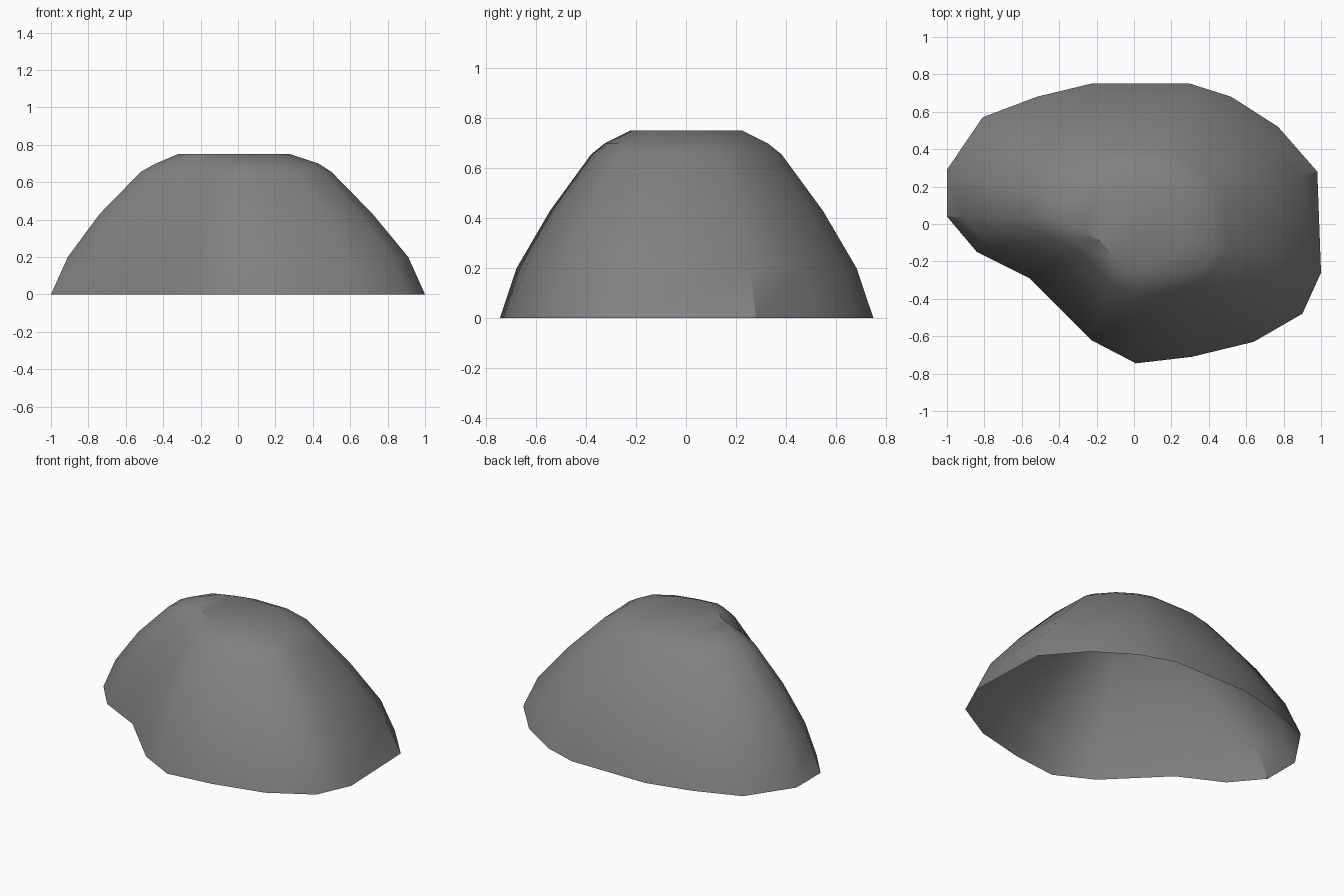
import bpy, bmesh, math

if "Cube" in bpy.data.objects:
    bpy.data.objects.remove(bpy.data.objects["Cube"])

# Ground outline of the boulder, anticlockwise
OUTLINE = [(1.0, -0.26), (0.98, 0.28), (0.77, 0.52), (0.52, 0.68), (0.30, 0.75),
           (-0.23, 0.75), (-0.52, 0.68), (-0.81, 0.57), (-1.0, 0.29), (-1.0, 0.04),
           (-0.84, -0.15), (-0.56, -0.29), (-0.23, -0.62), (0.01, -0.745),
           (0.31, -0.71), (0.64, -0.63), (0.90, -0.48)]
# Rings: height, scale of the outline, shift in x
RINGS = [(0, 1, 0), (0.20, 0.91, 0), (0.43, 0.73, -0.01), (0.655, 0.51, -0.01),
         (0.70, 0.435, -0.005), (0.75, 0.30, -0.02)]

# Boulder shell, open underneath
bm = bmesh.new()
rings = [[bm.verts.new((x * s + dx, y * s, z)) for x, y in OUTLINE] for z, s, dx in RINGS]
n = len(OUTLINE)
for low, high in zip(rings, rings[1:]):
    for i in range(n):
        j = (i + 1) % n
        bm.faces.new((low[i], low[j], high[j], high[i]))

# Flat crown
crown = bm.faces.new(rings[-1])
bmesh.ops.triangulate(bm, faces=[crown])

mesh = bpy.data.meshes.new("boulder")
bm.to_mesh(mesh)
bm.free()
boulder = bpy.data.objects.new("boulder", mesh)
bpy.context.collection.objects.link(boulder)

# Stone colour
stone = bpy.data.materials.new("grey stone")
stone.diffuse_color = (0.22, 0.22, 0.22, 1)
stone.use_nodes = True
stone.node_tree.nodes["Principled BSDF"].inputs["Base Color"].default_value = stone.diffuse_color
mesh.materials.append(stone)

# Smooth surface with the sharp ridges kept
bpy.context.view_layer.objects.active = boulder
boulder.select_set(True)
bpy.ops.object.shade_smooth_by_angle(angle=math.radians(35))
